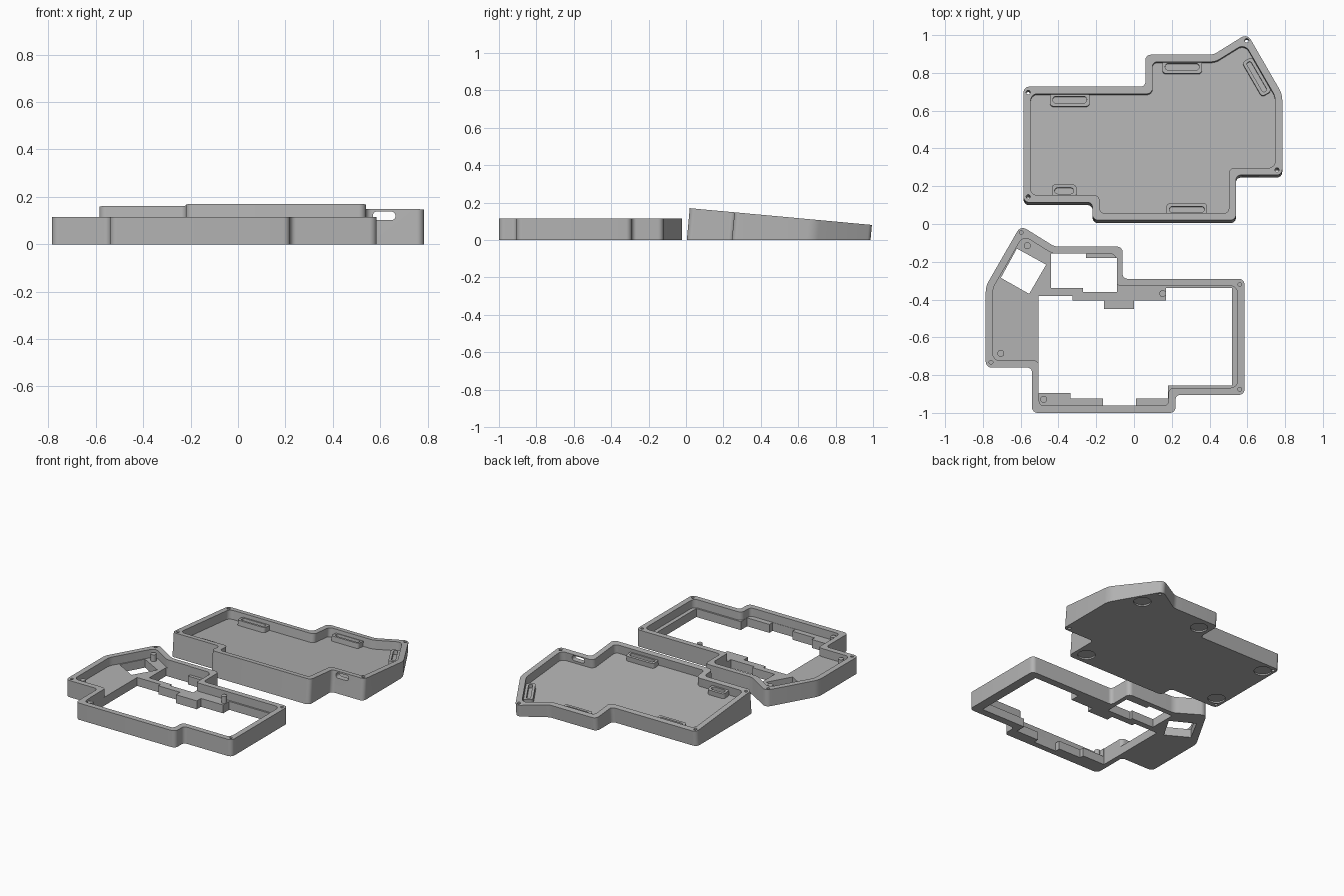
import bpy, bmesh, math
from mathutils import Vector, Matrix

if "Cube" in bpy.data.objects:
    bpy.data.objects.remove(bpy.data.objects["Cube"])

grey = bpy.data.materials.new("plain_grey")
grey.diffuse_color = (0.45, 0.45, 0.45, 1)
grey.use_nodes = True
grey.node_tree.nodes["Principled BSDF"].inputs["Base Color"].default_value = grey.diffuse_color

TILT = math.atan(0.09 / 0.98)
Y0, Z0 = 0.02, 0.17          # front edge of the sloped rim
WALL = 0.038


def prism(name, pts, z0, z1, matrix=Matrix()):
    """Extrude a closed outline from z0 to z1."""
    bm = bmesh.new()
    face = bm.faces.new([bm.verts.new((x, y, z0)) for x, y in pts])
    up = bmesh.ops.extrude_face_region(bm, geom=[face])["geom"]
    bmesh.ops.translate(bm, vec=(0, 0, z1 - z0),
                        verts=[v for v in up if isinstance(v, bmesh.types.BMVert)])
    bmesh.ops.recalc_face_normals(bm, faces=bm.faces)
    bm.transform(matrix)
    mesh = bpy.data.meshes.new(name)
    bm.to_mesh(mesh)
    bm.free()
    mesh.materials.append(grey)
    ob = bpy.data.objects.new(name, mesh)
    bpy.context.collection.objects.link(ob)
    return ob


def fillet(pts, radii, steps=8):
    """Round every corner of an outline."""
    out, n = [], len(pts)
    for i in range(n):
        p = Vector(pts[i])
        a = (Vector(pts[i - 1]) - p).normalized()
        b = (Vector(pts[(i + 1) % n]) - p).normalized()
        r = radii[i]
        half = a.angle(b) / 2
        c = p + (a + b).normalized() * r / math.sin(half)
        s, e = p + a * r / math.tan(half) - c, p + b * r / math.tan(half) - c
        turn = math.atan2(s.x * e.y - s.y * e.x, s.dot(e))
        for k in range(steps + 1):
            t = turn * k / steps
            out.append((c.x + s.x * math.cos(t) - s.y * math.sin(t),
                        c.y + s.x * math.sin(t) + s.y * math.cos(t)))
    return out


def inset(pts, d):
    """Offset a counter-clockwise outline inwards."""
    out, n = [], len(pts)
    for i in range(n):
        p = Vector(pts[i])
        u = (p - Vector(pts[i - 1])).normalized()
        v = (Vector(pts[(i + 1) % n]) - p).normalized()
        nu, nv = Vector((-u.y, u.x)), Vector((-v.y, v.x))
        out.append(tuple(p + (nu + nv) * d / (1 + nu.dot(nv))))
    return out


def circle(x, y, r, n=24):
    return [(x + r * math.cos(2 * math.pi * k / n), y + r * math.sin(2 * math.pi * k / n))
            for k in range(n)]


def pill(x, y, length, width, angle, r):
    c, s = math.cos(angle), math.sin(angle)
    box = [(-length / 2, -width / 2), (length / 2, -width / 2),
           (length / 2, width / 2), (-length / 2, width / 2)]
    return fillet([(x + a * c - b * s, y + a * s + b * c) for a, b in box], [r] * 4)


def combine(target, tool, op="DIFFERENCE"):
    mod = target.modifiers.new("join", "BOOLEAN")
    mod.operation, mod.solver, mod.object = op, "EXACT", tool
    bpy.context.view_layer.update()
    new = bpy.data.meshes.new_from_object(
        target.evaluated_get(bpy.context.evaluated_depsgraph_get()))
    target.modifiers.clear()
    target.data = new
    bpy.data.objects.remove(tool)


def finish(ob):
    bpy.ops.object.select_all(action="DESELECT")
    ob.select_set(True)
    bpy.context.view_layer.objects.active = ob
    bpy.ops.object.shade_smooth_by_angle(angle=math.radians(25))


# Shared outline of both shells
outline = [(-.585, .115), (-.22, .115), (-.22, .02), (.54, .02), (.54, .26), (.785, .26),
           (.785, .69), (.6, 1.012), (.42, .9), (.06, .9), (.06, .73), (-.585, .73)]
outer_r = [.03, .025, .03, .03, .025, .03, .12, .035, .08, .03, .025, .03]
inner_r = [.035, .03, .025, .025, .03, .035, .09, .04, .09, .025, .03, .035]
screws = [(-.56, .70), (-.56, .145), (.757, .288), (.597, .975)]
inner = inset(outline, WALL)

# Bottom shell: prism square to the sloped rim, trimmed flat at the ground
slope = (Matrix.Translation((0, Y0, Z0)) @ Matrix.Rotation(-TILT, 4, "X")
         @ Matrix.Translation((0, -Y0, 0)))
bottom = prism("bottom_shell", fillet(outline, outer_r), -.3, 0, slope)
ground = prism("ground_cut", [(-2, -2), (2, -2), (2, 2), (-2, 2)], -1, 0)
combine(bottom, ground)
combine(bottom, prism("pocket", fillet(inner, inner_r), -.06, .1, slope))

# Slotted pads along the inner walls: x, y, length, width, angle
pads = [(-.34, .663, .21, .07, 0), (.255, .838, .21, .07, 0), (-.37, .179, .13, .066, 0),
        (.28, .08, .215, .064, 0), (.65, .785, .21, .06, math.radians(-60))]
for x, y, l, w, a in pads:
    combine(bottom, prism("pad", pill(x, y, l, w, a, .018), -.07, -.025, slope), "UNION")
    combine(bottom, prism("slot", pill(x, y, l - .03, w - .034, a, (w - .036) / 2),
                          -.05, .05, slope))

# Screw holes, foot recesses and cable port
for x, y in screws:
    combine(bottom, prism("hole", circle(x, y, .011, 16), -.4, .1, slope))
for x, y in [(-.515, .19), (-.515, .64), (.14, .8), (.62, .82), (.46, .085)]:
    combine(bottom, prism("foot_recess", circle(x, y, .055, 32), -.1, .01))
port = Matrix.Translation((0, .33, 0)) @ Matrix.Rotation(math.pi / 2, 4, "X")
combine(bottom, prism("port", pill(.617, .12, .095, .036, 0, .0165), 0, .14, port))
finish(bottom)

# Top shell: mirrored outline lying face down


def flip(pts):
    return [(-x, y - 1.02) for x, y in pts][::-1]


FLOOR = .058
top = prism("top_shell", flip(fillet(outline, outer_r)), 0, .115)
combine(top, prism("pocket", flip(fillet(inner, inner_r)), FLOOR, .3))

# Openings in the plate
small = [(-.44, -.155), (-.44, -.34), (-.27, -.34), (-.27, -.36), (-.09, -.36),
         (-.09, -.18), (-.255, -.18), (-.255, -.155)]
large = [(-.505, -.38), (-.325, -.38), (-.325, -.405), (-.16, -.405), (-.16, -.45), (0, -.45),
         (0, -.405), (.17, -.405), (.17, -.34), (.52, -.34), (.52, -.855), (.18, -.855),
         (.18, -.925), (.01, -.925), (.01, -.96), (-.165, -.96), (-.165, -.925),
         (-.335, -.925), (-.335, -.895), (-.505, -.895)]
knob = [(-.62, -.13), (-.465, -.215), (-.555, -.37), (-.705, -.285)]
for pts in (small, large, knob):
    combine(top, prism("opening", pts, -.1, .3))

# Locating pegs and blind screw holes
for x, y in [(-.565, -.115), (-.705, -.685), (-.478, -.928), (.152, -.368)]:
    combine(top, prism("peg", circle(x, y, .018), .03, .105), "UNION")
for x, y in flip(screws):
    combine(top, prism("hole", circle(x, y, .01, 16), .05, .3))
finish(top)
